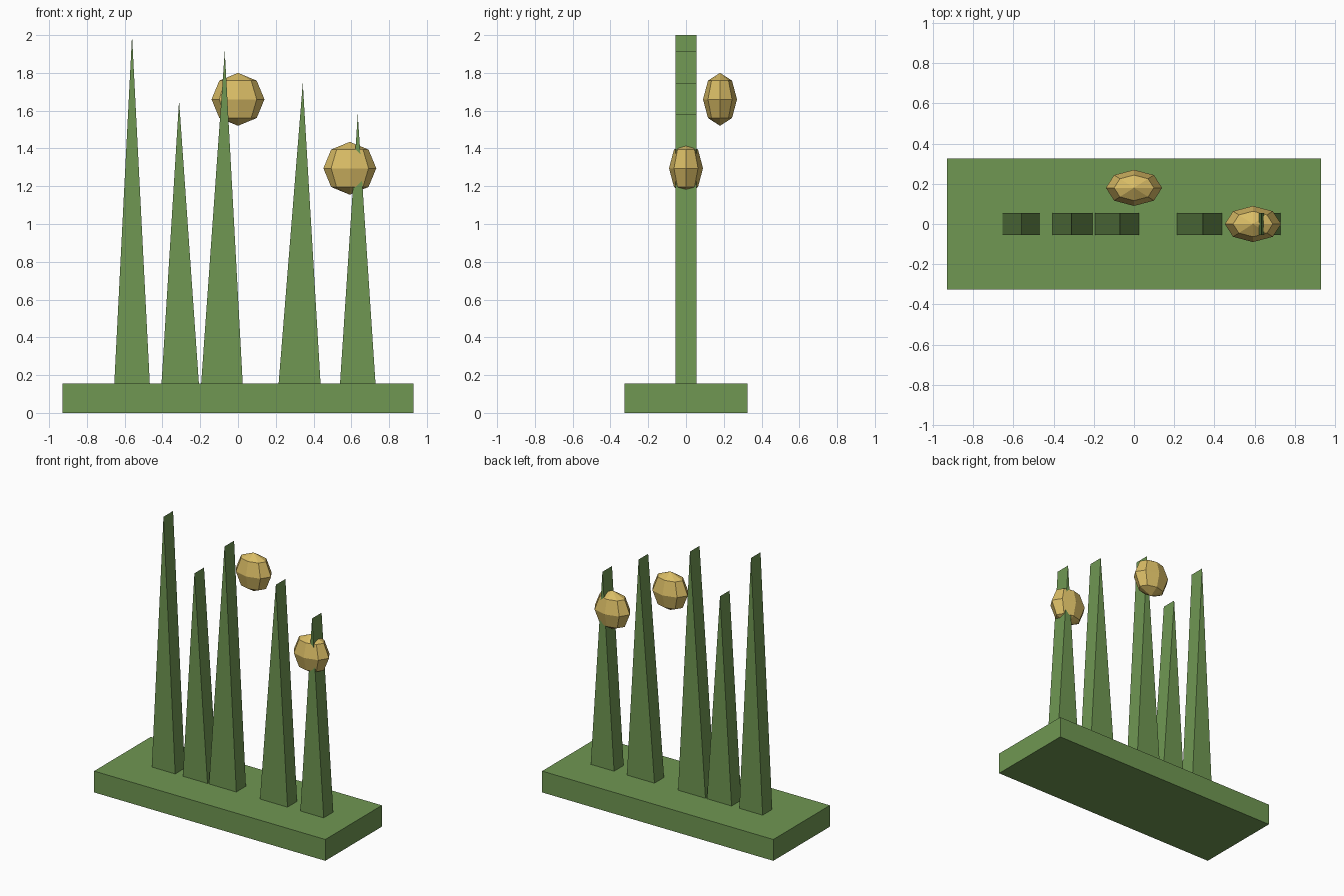
import bpy, bmesh
from mathutils import Matrix

if "Cube" in bpy.data.objects:
    bpy.data.objects.remove(bpy.data.objects["Cube"])


def material(name, color):
    m = bpy.data.materials.new(name)
    m.diffuse_color = color
    m.use_nodes = True
    m.node_tree.nodes["Principled BSDF"].inputs["Base Color"].default_value = m.diffuse_color
    return m


green = material("green", (0.16, 0.31, 0.085, 1))
gold = material("gold", (0.69, 0.50, 0.13, 1))


def add_object(name, bm, mat):
    bmesh.ops.recalc_face_normals(bm, faces=bm.faces[:])
    me = bpy.data.meshes.new(name)
    bm.to_mesh(me)
    bm.free()
    me.materials.append(mat)
    ob = bpy.data.objects.new(name, me)
    bpy.context.collection.objects.link(ob)
    return ob


def prism(name, profile, half_depth, mat):
    """Extrude an x-z profile along y, centred on y = 0."""
    bm = bmesh.new()
    face = bm.faces.new([bm.verts.new((x, -half_depth, z)) for x, z in profile])
    ext = bmesh.ops.extrude_face_region(bm, geom=[face])
    verts = [g for g in ext["geom"] if isinstance(g, bmesh.types.BMVert)]
    bmesh.ops.translate(bm, verts=verts, vec=(0, 2 * half_depth, 0))
    return add_object(name, bm, mat)


def bead(name, centre):
    """Low-poly flattened ball."""
    bm = bmesh.new()
    mat = Matrix.Translation(centre) @ Matrix.Diagonal((0.14, 0.09, 0.14, 1))
    bmesh.ops.create_uvsphere(bm, u_segments=8, v_segments=4, radius=1, matrix=mat)
    return add_object(name, bm, gold)


# Base slab
BASE = 0.155
prism("base", [(-0.93, 0), (0.93, 0), (0.93, BASE), (-0.93, BASE)], 0.325, green)

# Grass blades: left foot, right foot, tip x, tip z
blades = [
    (-0.655, -0.467, -0.561, 2.0),
    (-0.405, -0.207, -0.312, 1.655),
    (-0.195, 0.025, -0.07, 1.915),
    (0.215, 0.437, 0.343, 1.747),
    (0.54, 0.728, 0.634, 1.58),
]
for i, (left, right, tip_x, tip_z) in enumerate(blades):
    prism(f"blade_{i + 1}", [(left, BASE), (right, BASE), (tip_x, tip_z)], 0.055, green)

# Floating golden beads
bead("bead_back", (0, 0.18, 1.66))
bead("bead_right", (0.592, 0, 1.295))
